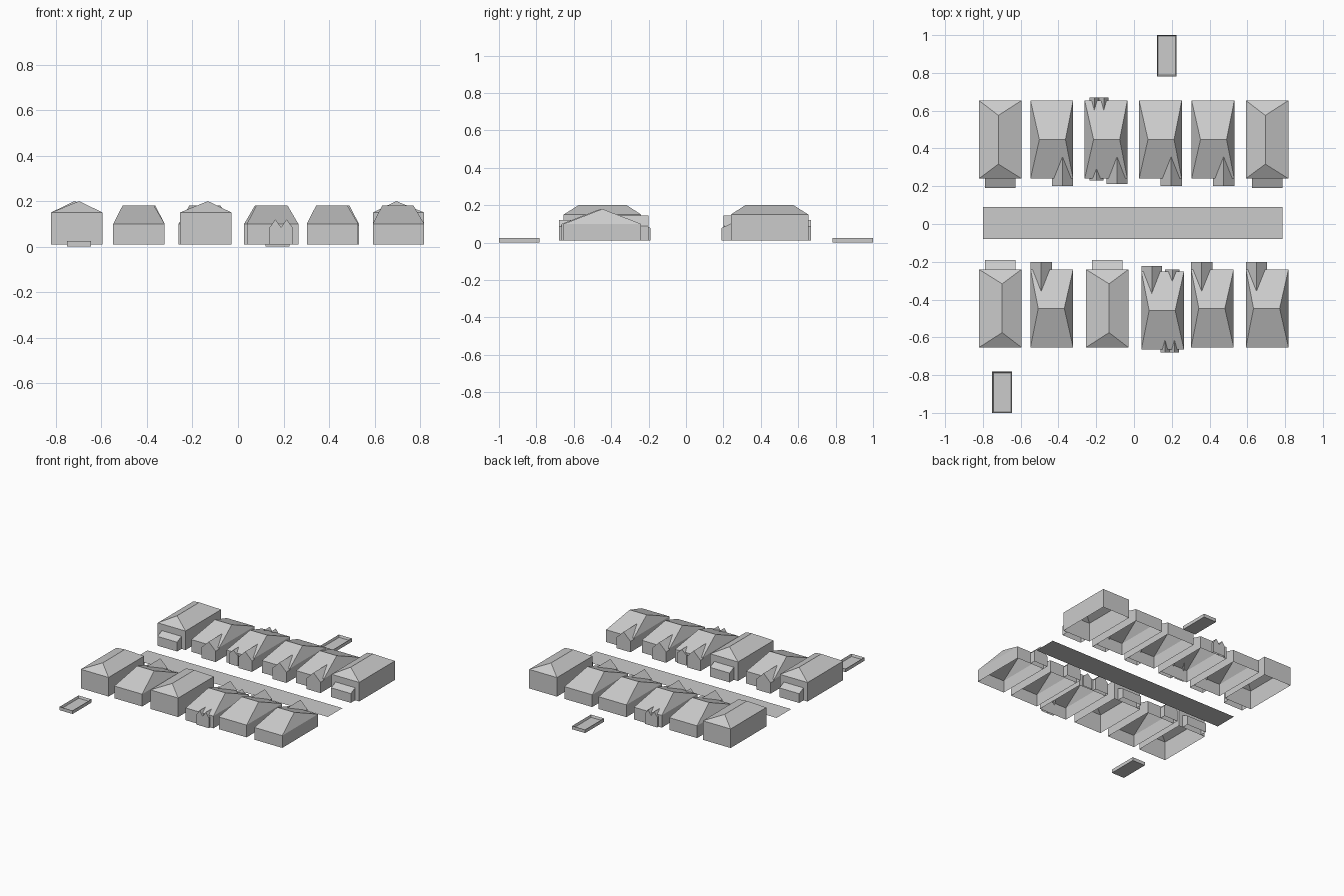
import bpy, bmesh, math
from mathutils import Matrix

if "Cube" in bpy.data.objects:
    bpy.data.objects.remove(bpy.data.objects["Cube"])

BASE = 0.01          # underside of the walls
W, D = 0.113, 0.207  # half width and half depth of a house


def add_faces(bm, pts, faces):
    vs = [bm.verts.new(p) for p in pts]
    for f in faces:
        bm.faces.new([vs[i] for i in f])


def hip_shell(bm, wall, top, ridge):
    """Open-bottomed walls with a hip roof; ridge = two (x, y) points."""
    corners = [(-W, -D), (W, -D), (W, D), (-W, D)]
    pts = [(x, y, z) for z in (BASE, wall) for x, y in corners]
    pts += [(x, y, top) for x, y in ridge]
    faces = [(i, (i + 1) % 4, 4 + (i + 1) % 4, 4 + i) for i in range(4)]
    if ridge[0][1] == ridge[1][1]:      # ridge runs along x
        faces += [(4, 5, 9, 8), (5, 6, 9), (6, 7, 8, 9), (7, 4, 8)]
    else:                               # ridge runs along y
        faces += [(4, 5, 8), (5, 6, 9, 8), (6, 7, 9), (7, 4, 8, 9)]
    add_faces(bm, pts, faces)


def gable_bay(bm, x0, x1, out, tip, eave, top, side=-1):
    """Gabled bay standing out from the wall, its ridge running into the roof."""
    xm, yw, yf = (x0 + x1) / 2, side * D, side * (D + out)
    pts = [(x0, yf, BASE), (x1, yf, BASE), (x1, yf, eave), (xm, yf, top), (x0, yf, eave),
           (x0, yw, BASE), (x1, yw, BASE), (x1, yw, eave), (xm, side * tip, top), (x0, yw, eave)]
    add_faces(bm, pts, [(0, 1, 2, 3, 4), (1, 6, 7, 2), (2, 7, 8, 3), (3, 8, 9, 4), (4, 9, 5, 0)])


def porch(bm):
    """Lean-to porch on the front wall."""
    x, yf, yw = 0.08, -D - 0.05, -D
    pts = [(s * x, y, z) for s in (-1, 1)
           for y, z in ((yf, BASE), (yf, 0.078), (yw, 0.102), (yw, BASE))]
    add_faces(bm, pts, [(0, 4, 5, 1), (1, 5, 6, 2), (0, 1, 2, 3), (4, 7, 6, 5)])


def finish(bm, name):
    bmesh.ops.recalc_face_normals(bm, faces=bm.faces)
    me = bpy.data.meshes.new(name)
    bm.to_mesh(me)
    bm.free()
    ob = bpy.data.objects.new(name, me)
    bpy.context.collection.objects.link(ob)
    return ob


def house(kind, x, y, turned):
    bm = bmesh.new()
    if kind == "tall":
        hip_shell(bm, 0.15, 0.2, [(-0.01, -0.13), (-0.01, 0.128)])
        porch(bm)
    else:
        hip_shell(bm, 0.1, 0.18, [(-0.066, 0), (0.072, 0)])
        if kind == "low":
            gable_bay(bm, 0.0, W, 0.04, 0.09, 0.09, 0.145)
        else:
            gable_bay(bm, 0.003, W, 0.028, 0.088, 0.09, 0.145)
            gable_bay(bm, -0.088, -0.013, 0.01, 0.157, 0.085, 0.12)
            # pair of narrow bays at the rear
            for x0 in (-0.087, -0.037):
                gable_bay(bm, x0, x0 + 0.05, 0.015, 0.155, 0.085, 0.12, side=1)
    turn = Matrix.Rotation(math.pi if turned else 0, 4, 'Z')
    bmesh.ops.transform(bm, matrix=Matrix.Translation((x, y, 0)) @ turn, verts=bm.verts)
    finish(bm, kind + "_house")


def pool(x, y):
    """Shallow pool with a thin rim."""
    bm = bmesh.new()
    bmesh.ops.create_cube(bm, size=1, matrix=Matrix.Translation((x, y, 0.0125))
                          @ Matrix.Diagonal((0.105, 0.218, 0.025, 1)))
    bm.normal_update()
    top = max(bm.faces, key=lambda f: f.calc_center_median().z)
    bmesh.ops.inset_region(bm, faces=[top], thickness=0.008)
    bmesh.ops.translate(bm, verts=top.verts, vec=(0, 0, -0.017))
    finish(bm, "pool")


# two rows of houses facing the road
back = [("tall", -0.708), ("low", -0.435), ("bay", -0.148),
        ("low", 0.14), ("low", 0.418), ("tall", 0.705)]
front = [("tall", -0.708), ("low", -0.435), ("tall", -0.142),
         ("bay", 0.152), ("low", 0.415), ("low", 0.705)]
for kind, x in back:
    house(kind, x, 0.447, False)
for kind, x in front:
    house(kind, x, -0.458 if kind == "bay" else -0.447, True)

# garden pools
pool(0.173, 0.891)
pool(-0.698, -0.891)

# road
bm = bmesh.new()
add_faces(bm, [(-0.8, -0.08, 0.01), (0.787, -0.08, 0.01),
               (0.787, 0.09, 0.01), (-0.8, 0.09, 0.01)], [(0, 1, 2, 3)])
finish(bm, "road")
